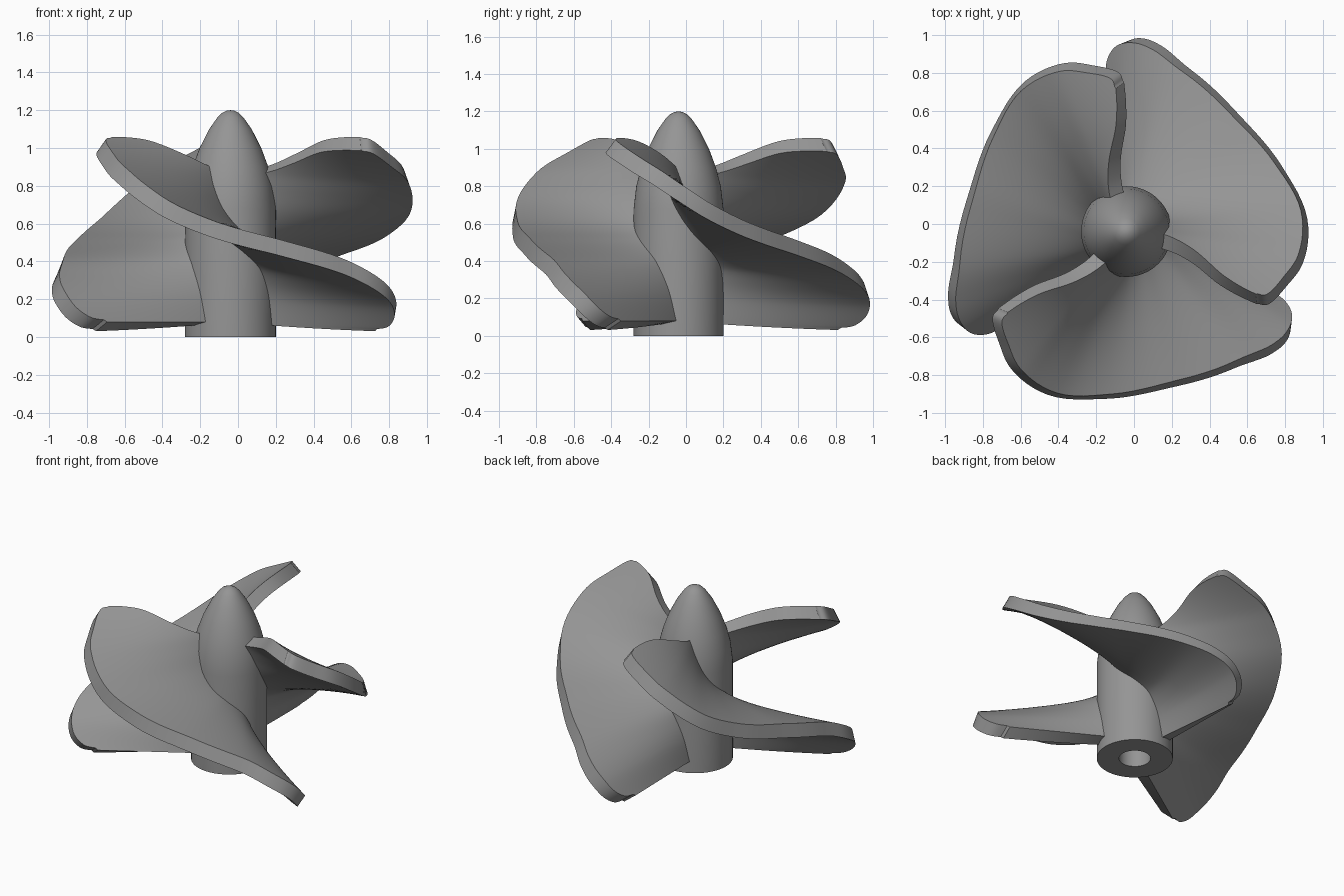
import bpy, bmesh, math
from mathutils import Vector

if "Cube" in bpy.data.objects:
    bpy.data.objects.remove(bpy.data.objects["Cube"])

CENTRE = Vector((-0.04, -0.04, 0))
THICK = 0.085

metal = bpy.data.materials.new("grey_metal")
metal.diffuse_color = (0.3, 0.3, 0.3, 1)
metal.use_nodes = True
metal.node_tree.nodes["Principled BSDF"].inputs["Base Color"].default_value = metal.diffuse_color


def hermite(table, x):
    """Smooth interpolation through (x, y) pairs."""
    n = len(table)
    x = min(max(x, table[0][0]), table[-1][0])
    i = max(k for k in range(n - 1) if table[k][0] <= x)

    def slope(k):
        a, b = table[max(k - 1, 0)], table[min(k + 1, n - 1)]
        return (b[1] - a[1]) / (b[0] - a[0])
    (x0, y0), (x1, y1) = table[i], table[i + 1]
    h = x1 - x0
    t = (x - x0) / h
    return ((2*t**3 - 3*t*t + 1) * y0 + (t**3 - 2*t*t + t) * h * slope(i)
            + (3*t*t - 2*t**3) * y1 + (t**3 - t*t) * h * slope(i + 1))


def finish(bm, name):
    bmesh.ops.recalc_face_normals(bm, faces=bm.faces)
    me = bpy.data.meshes.new(name)
    bm.to_mesh(me)
    bm.free()
    ob = bpy.data.objects.new(name, me)
    bpy.context.collection.objects.link(ob)
    me.materials.append(metal)
    bpy.ops.object.select_all(action='DESELECT')
    ob.select_set(True)
    bpy.context.view_layer.objects.active = ob
    bpy.ops.object.shade_smooth_by_angle(angle=math.radians(35))
    return ob


# Hub: revolved body with a bullet nose and a shaft bore underneath
profile = [(0, 0.5), (0.1, 0.5), (0.1, 0), (0.24, 0), (0.24, 0.68)]
nose = [(0.68, 0.24), (0.8, 0.226), (0.9, 0.2), (1.0, 0.163), (1.1, 0.112), (1.16, 0.07)]
profile += [(r, z) for z, r in nose[1:]] + [(0.045, 1.185), (0.02, 1.197), (0, 1.2)]
bm = bmesh.new()
vs = [bm.verts.new((r, 0, z)) for r, z in profile]
edges = [bm.edges.new(p) for p in zip(vs, vs[1:])]
bmesh.ops.spin(bm, geom=vs + edges, cent=(0, 0, 0), axis=(0, 0, 1),
               angle=2 * math.pi, steps=64)
bmesh.ops.remove_doubles(bm, verts=bm.verts, dist=1e-4)
finish(bm, "hub").location = CENTRE

# Blade outline: tip curve and leading edge in polar form (degrees, radius)
rim = [(214.5, 0.76), (216, 0.815), (224, 0.866), (233, 0.92), (247, 0.93),
       (265, 0.863), (287, 0.83), (310, 0.894), (322, 0.975), (328, 1.0),
       (333, 0.985), (336.3, 0.92), (337.8, 0.83)]
leading = [(0.18, 237), (0.24, 233), (0.35, 226), (0.52, 217), (0.65, 214.5), (0.82, 214.3)]
# Blade height across its width, from leading edge to trailing edge
height = [(0, 1.06), (0.15, 0.9), (0.218, 0.81), (0.3, 0.705), (0.39, 0.625),
          (0.48, 0.57), (0.61, 0.51), (0.78, 0.42), (0.86, 0.345), (0.94, 0.23), (1, 0.08)]


def trailing(r):
    return 331 + math.degrees(math.asin(0.105 / r))


COLS, ROWS = 72, 20
rim_a = [(i, p[0]) for i, p in enumerate(rim)]
rim_r = [(i, p[1]) for i, p in enumerate(rim)]


def make_blade(name, turn):
    bm = bmesh.new()
    upper = []
    for i in range(COLS + 1):
        k = i / COLS * (len(rim) - 1)
        ang, tip = hermite(rim_a, k), hermite(rim_r, k)
        lead = hermite(leading, tip)
        s = (ang - lead) / (trailing(tip) - lead)
        s = 0 if i == 0 else 1 if i == COLS else min(max(s, 0), 1)
        col = []
        for j in range(ROWS + 1):
            r = 0.2 + (tip - 0.2) * j / ROWS
            lead = hermite(leading, r)
            a = lead + s * (trailing(r) - lead)
            z = hermite(height, (a - 214) / (trailing(r) - 214))
            a = math.radians(a)
            col.append(bm.verts.new((r * math.cos(a), r * math.sin(a), z)))
        upper.append(col)

    def skin(grid):
        for a, b in zip(grid, grid[1:]):
            for j in range(ROWS):
                bm.faces.new((a[j], a[j + 1], b[j + 1], b[j]))
    skin(upper)
    bm.normal_update()
    # Underside: offset along the normal, flaring slightly at the tip
    lower = []
    for col in upper:
        row = []
        for j, v in enumerate(col):
            n = v.normal if v.normal.z > 0 else -v.normal
            p = v.co - n * THICK
            out = Vector((v.co.x, v.co.y, 0)).normalized()
            p += out * 0.03 * (j / ROWS) ** 4
            p.z = max(p.z, 0.01)
            row.append(bm.verts.new(p))
        lower.append(row)
    skin(lower)
    # Edge band all round
    def loop(g):
        return ([c[0] for c in g] + g[-1][1:] + [c[-1] for c in g[-2::-1]] + g[0][-2:0:-1])
    a, b = loop(upper), loop(lower)
    for i in range(len(a)):
        j = (i + 1) % len(a)
        bm.faces.new((a[i], a[j], b[j], b[i]))
    ob = finish(bm, name)
    ob.location = CENTRE
    ob.rotation_euler.z = math.radians(turn)


for i in range(3):
    make_blade(f"blade_{i + 1}", 120 * i)
